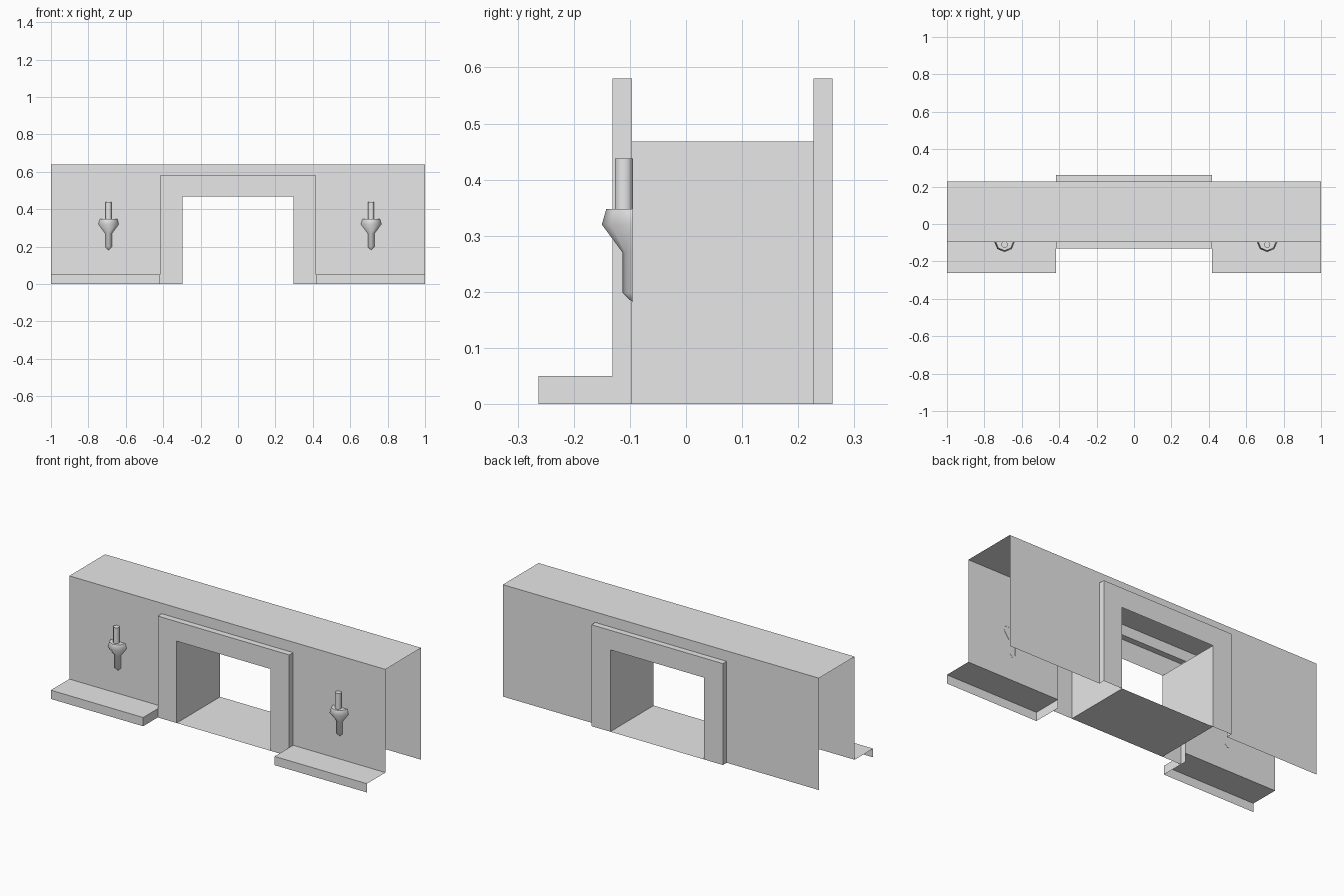
import bpy
import math
from mathutils import Vector

cube = bpy.data.objects.get("Cube")
if cube:
    bpy.data.objects.remove(cube, do_unlink=True)

grey = bpy.data.materials.new("plain_grey")
grey.use_nodes = True
grey.diffuse_color = (0.8, 0.8, 0.8, 1)
grey.node_tree.nodes["Principled BSDF"].inputs["Base Color"].default_value = (0.8, 0.8, 0.8, 1)

# Main dimensions
HALF_LEN, HEIGHT = 1.0, 0.64
FRONT, BACK = -0.096, 0.227
FRAME_FRONT, FRAME_BACK = -0.131, 0.261
FRAME_W, FRAME_H = 0.416, 0.58
DOOR_W, DOOR_H = 0.296, 0.468
LEDGE_Y, LEDGE_H = -0.263, 0.05


def build(name, verts, faces):
    mesh = bpy.data.meshes.new(name)
    mesh.from_pydata(verts, [], faces)
    mesh.materials.append(grey)
    obj = bpy.data.objects.new(name, mesh)
    bpy.context.collection.objects.link(obj)
    return obj


def arch(name, y, outer, inner, foot, facing_back=False):
    """Flat upright sheet with a doorway cut out of its lower edge."""
    (W, H), (w, h) = outer, inner
    outline = [(-W, foot), (-w, foot), (-w, h), (w, h),
               (w, foot), (W, foot), (W, H), (-W, H)]
    order = list(range(len(outline)))
    if facing_back:
        order.reverse()
    return build(name, [(x, y, z) for x, z in outline], [order])


def ribbon(name, path, sweep):
    """Sweep an open path along a vector to make a strip of quads."""
    n = len(path)
    pts = [Vector(p) for p in path]
    verts = pts + [p + Vector(sweep) for p in pts]
    return build(name, verts, [(i, i + 1, n + i + 1, n + i) for i in range(n - 1)])


def portal(name, w, h, y0, y1):
    path = [(-w, y0, 0), (-w, y0, h), (w, y0, h), (w, y0, 0)]
    return ribbon(name, path, (0, y1 - y0, 0))


# Open shell: two walls and a roof
wall, frame, door = (HALF_LEN, HEIGHT), (FRAME_W, FRAME_H), (DOOR_W, DOOR_H)
arch("front_wall", FRONT, wall, frame, LEDGE_H)
arch("back_wall", BACK, wall, frame, 0, True)
ribbon("roof", [(-HALF_LEN, FRONT, HEIGHT), (HALF_LEN, FRONT, HEIGHT)], (0, BACK - FRONT, 0))

# Raised door frames with their outer edges
arch("front_frame", FRAME_FRONT, frame, door, 0)
arch("back_frame", FRAME_BACK, frame, door, 0, True)
portal("front_frame_edge", FRAME_W, FRAME_H, FRAME_FRONT, FRONT)
portal("back_frame_edge", FRAME_W, FRAME_H, BACK, FRAME_BACK)

# Passage side walls and floor
depth = FRAME_BACK - FRAME_FRONT
for side, label in ((-1, "right"), (1, "left")):
    x = side * DOOR_W
    ribbon(label + "_passage_wall", [(x, FRAME_FRONT, 0), (x, FRAME_FRONT, DOOR_H)], (0, depth, 0))
ribbon("passage_floor", [(-DOOR_W, FRAME_FRONT, 0), (DOOR_W, FRAME_FRONT, 0)], (0, depth, 0))

# Front ledges, open at the outer ends and closed beside the frame
for side, label in ((-1, "right"), (1, "left")):
    x = side * FRAME_W
    ribbon(label + "_ledge", [(x, LEDGE_Y, 0), (x, LEDGE_Y, LEDGE_H), (x, FRONT, LEDGE_H)],
           (side * (HALF_LEN - FRAME_W), 0, 0))
    ribbon(label + "_ledge_end", [(x, LEDGE_Y, 0), (x, LEDGE_Y, LEDGE_H)],
           (0, FRAME_FRONT - LEDGE_Y, 0))

# Wall torches: a half-round holder with a round stick on top
HOLDER = [(0.001, 0.182), (0.018, 0.198), (0.018, 0.27), (0.055, 0.32), (0.047, 0.348), (0, 0.348)]
SPAN = 5
for x, label in ((-0.692, "right"), (0.712, "left")):
    verts = []
    for r, z in HOLDER:
        for k in range(SPAN):
            a = math.pi + math.pi * k / (SPAN - 1)
            verts.append((x + r * math.cos(a), FRONT + 0.001 + r * math.sin(a), z))
    faces = [(j * SPAN + k, j * SPAN + k + 1, (j + 1) * SPAN + k + 1, (j + 1) * SPAN + k)
             for j in range(len(HOLDER) - 1) for k in range(SPAN - 1)]
    holder = build(label + "_torch_holder", verts, faces)

    bpy.ops.mesh.primitive_cylinder_add(vertices=8, radius=0.0175, depth=0.09,
                                        location=(x, FRONT - 0.0145, 0.393),
                                        rotation=(0, 0, math.pi / 8))
    stick = bpy.context.object
    stick.name = label + "_torch_stick"
    stick.data.materials.append(grey)

    for obj in (holder, stick):
        bpy.ops.object.select_all(action="DESELECT")
        obj.select_set(True)
        bpy.context.view_layer.objects.active = obj
        bpy.ops.object.shade_smooth_by_angle(angle=math.radians(50))
